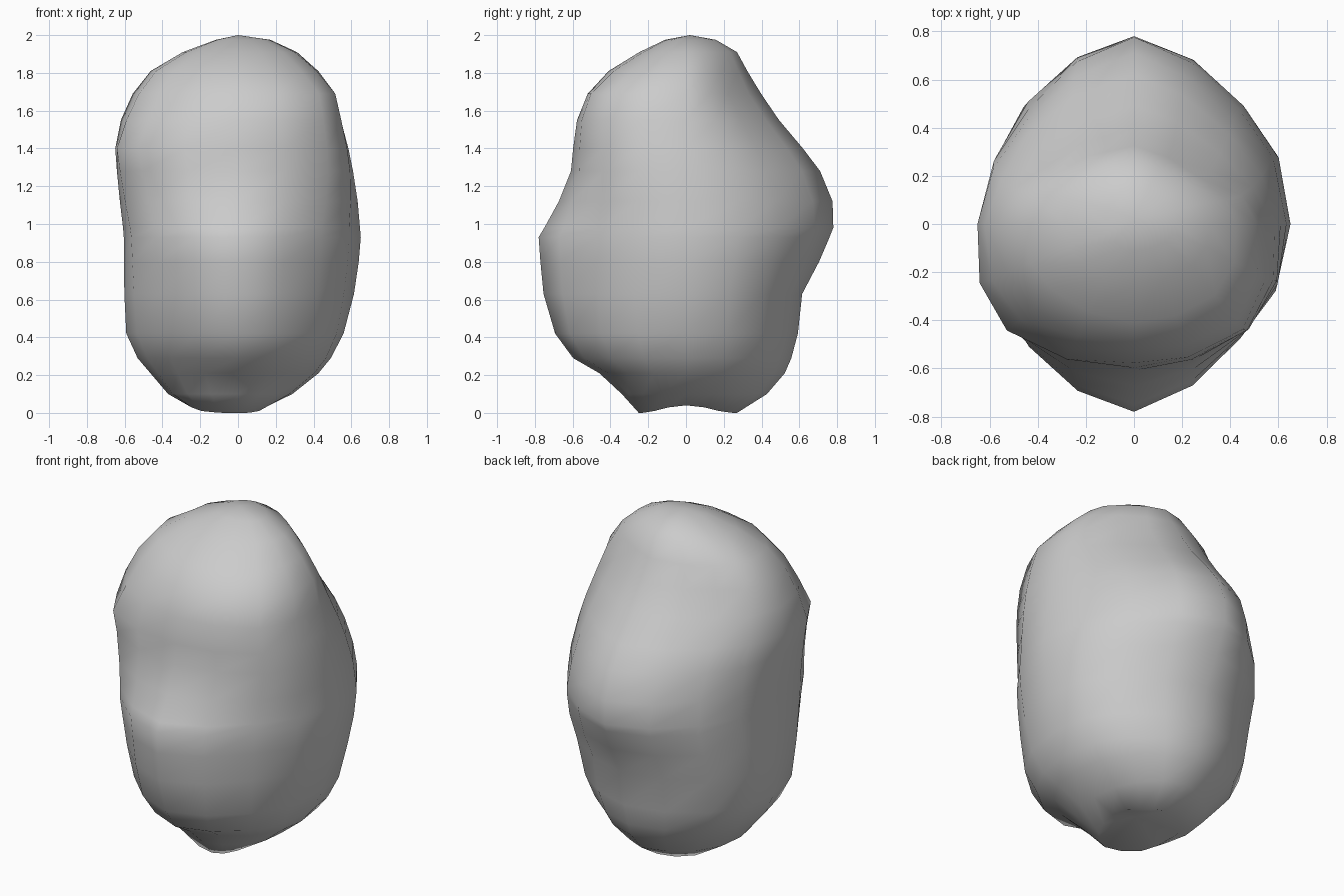
import bpy, bmesh, math

if "Cube" in bpy.data.objects:
    bpy.data.objects.remove(bpy.data.objects["Cube"])

# Silhouette profiles as (z, reach from the axis) for each of four sides
LEFT = [(0, .26), (.1, .37), (.3, .54), (.44, .6), (.95, .605), (1.2, .635), (1.4, .65),
        (1.6, .61), (1.77, .51), (1.87, .39), (1.96, .17), (1.98, .1)]
RIGHT = [(0, .15), (.03, .19), (.13, .33), (.23, .45), (.36, .54), (.55, .6), (.75, .635), (.93, .65),
         (1.16, .63), (1.36, .595), (1.53, .55), (1.7, .505), (1.83, .41), (1.92, .3), (1.98, .16)]
FRONT = [(0, .25), (.1, .34), (.2, .44), (.28, .59), (.41, .69), (.65, .76), (.93, .78),
         (1.08, .69), (1.27, .61), (1.53, .585), (1.69, .52), (1.82, .4), (1.92, .23), (1.98, .1)]
BACK = [(0, .27), (.09, .42), (.23, .54), (.4, .59), (.63, .615), (.83, .72), (.98, .78),
        (1.15, .775), (1.32, .69), (1.5, .53), (1.62, .44), (1.8, .33), (1.91, .27), (1.98, .15)]
# Fullness of the four corners between them, as (z, factor)
FRONT_LEFT = [(0, 1), (.29, .9), (.63, .93), (.95, .975), (1.2, 1.04), (1.4, 1.075), (1.55, 1), (1.7, .97), (2, .96)]
FRONT_RIGHT = [(0, 1), (.29, 1), (.63, .925), (.95, .91), (1.28, 1.06), (1.5, 1.115), (1.69, 1.145), (1.81, 1.07), (2, 1)]
BACK_RIGHT = [(0, .97), (.63, .98), (.8, .97), (1, .94), (1.12, .925), (1.28, .93), (1.5, .95), (1.69, .88), (1.95, .97)]
BACK_LEFT = [(0, 1), (.42, 1.02), (.55, 1.05), (.8, 1.025), (1.12, .93), (1.28, .91), (1.5, .87), (1.69, .86), (1.95, 1)]
LEVELS = [0, .1, .21, .29, .42, .63, .8, .93, .98, 1.12, 1.28, 1.4, 1.55, 1.69, 1.81, 1.91, 1.975]
SEGMENTS = 16


def reach(profile, z):
    for (z0, r0), (z1, r1) in zip(profile, profile[1:]):
        if z <= z1:
            return r0 + (r1 - r0) * (z - z0) / (z1 - z0)
    return profile[-1][1]


def ring_point(z, i):
    a = 2 * math.pi * i / SEGMENTS
    c, s = math.cos(a), math.sin(a)
    # the upper back right corner is cut away, the upper left is fuller
    high = max(0, min(1, (z - 1.1) / .4))
    power = 1 + high * (.15 if c > 0 and s > 0 else -.08 if c < 0 else 0)
    x = math.copysign(abs(c) ** power, c) * reach(RIGHT if c > 0 else LEFT, z)
    y = math.copysign(abs(s) ** power, s) * reach(BACK if s > 0 else FRONT, z)
    if s > 0:
        corner = BACK_RIGHT if c > 0 else BACK_LEFT
    else:
        corner = FRONT_RIGHT if c > 0 else FRONT_LEFT
    full = reach(corner, z) - 1
    weight = math.sin(2 * a) ** 2
    x *= 1 + weight * (full + .05)
    y *= 1 + weight * (full - .05)
    # the underside is notched from side to side
    if z == 0:
        z = .04 * c ** 4
    return x, y, z


# Boulder body, lofted from rings
bm = bmesh.new()
rings = [[bm.verts.new(ring_point(z, i)) for i in range(SEGMENTS)] for z in LEVELS]
for lower, upper in zip(rings, rings[1:]):
    for i in range(SEGMENTS):
        j = (i + 1) % SEGMENTS
        bm.faces.new((lower[i], lower[j], upper[j], upper[i]))

# Peak and the shallow hollow underneath
peak = bm.verts.new((0, .02, 2))
hollow = bm.verts.new((0, .02, .07))
for i in range(SEGMENTS):
    j = (i + 1) % SEGMENTS
    bm.faces.new((rings[-1][i], rings[-1][j], peak))
    bm.faces.new((rings[0][j], rings[0][i], hollow))
bmesh.ops.recalc_face_normals(bm, faces=bm.faces)
for f in bm.faces:
    f.smooth = True

mesh = bpy.data.meshes.new("boulder")
bm.to_mesh(mesh)
bm.free()
boulder = bpy.data.objects.new("boulder", mesh)
bpy.context.collection.objects.link(boulder)
